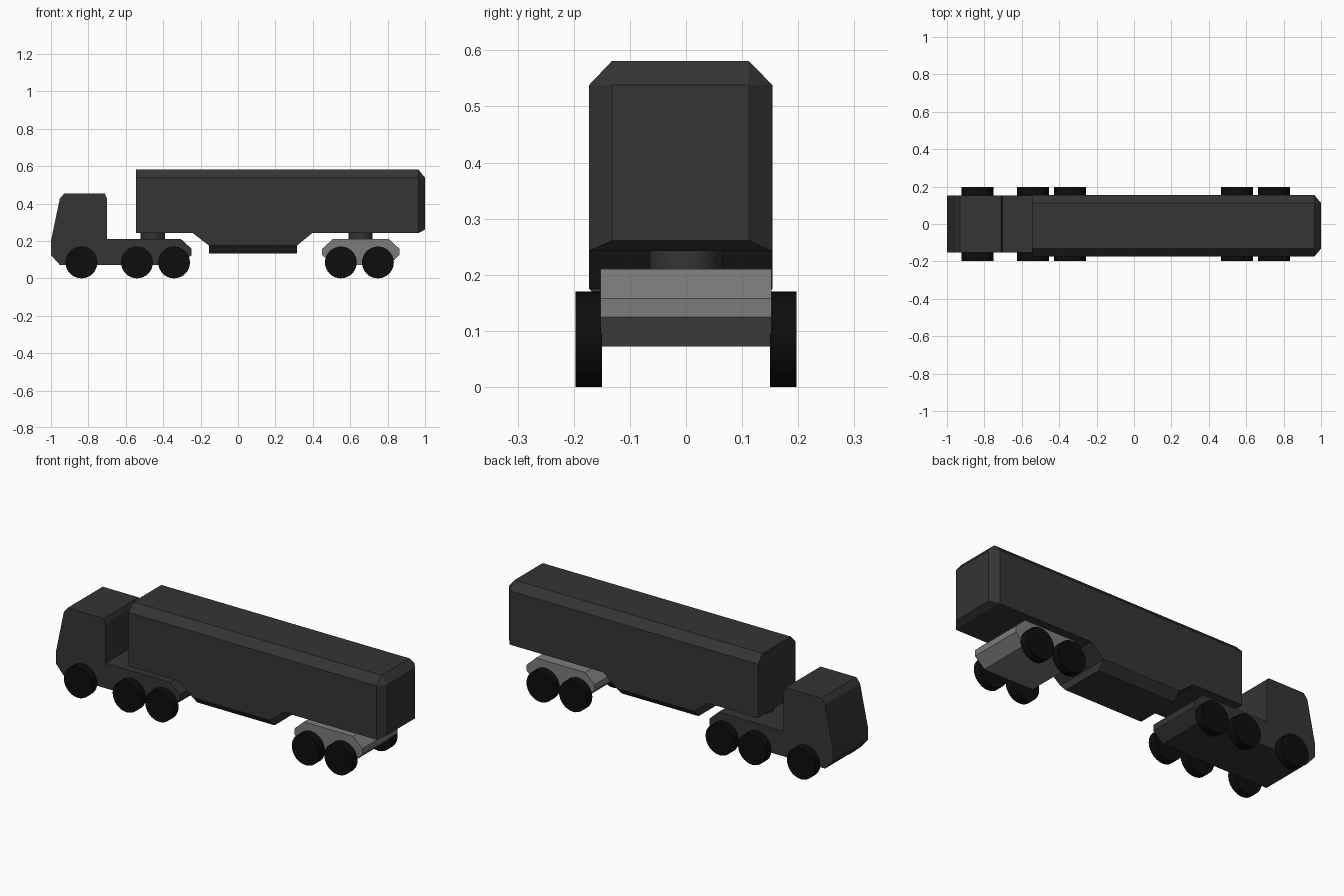
import bpy, bmesh, math

if "Cube" in bpy.data.objects:
    bpy.data.objects.remove(bpy.data.objects["Cube"])


def paint(name, v):
    m = bpy.data.materials.new(name)
    m.diffuse_color = (v, v, v, 1)
    m.use_nodes = True
    m.node_tree.nodes["Principled BSDF"].inputs["Base Color"].default_value = m.diffuse_color
    return m


DARK = paint("dark_body", 0.035)
GREY = paint("grey_bogie", 0.2)
BLACK = paint("black_rubber", 0.004)


def loft(name, rings, mat):
    """Skin a closed solid through rings with equal point counts."""
    bm = bmesh.new()
    loops = [[bm.verts.new(p) for p in ring] for ring in rings]
    n = len(loops[0])
    for a, b in zip(loops, loops[1:]):
        for i in range(n):
            j = (i + 1) % n
            bm.faces.new((a[i], a[j], b[j], b[i]))
    bm.faces.new(loops[0])
    bm.faces.new(loops[-1])
    bmesh.ops.remove_doubles(bm, verts=bm.verts[:], dist=1e-5)
    bmesh.ops.recalc_face_normals(bm, faces=bm.faces[:])
    me = bpy.data.meshes.new(name)
    bm.to_mesh(me)
    bm.free()
    ob = bpy.data.objects.new(name, me)
    bpy.context.collection.objects.link(ob)
    me.materials.append(mat)
    return ob


def extrude(name, profile, half, mat):
    return loft(name, [[(x, y, z) for x, z in profile] for y in (-half, half)], mat)


def cylinder(name, r, depth, loc, rot, mat, sides):
    bpy.ops.mesh.primitive_cylinder_add(vertices=sides, radius=r, depth=depth,
                                        location=loc, rotation=rot)
    ob = bpy.context.object
    ob.name = name
    ob.data.materials.append(mat)
    bpy.ops.object.shade_smooth_by_angle(angle=math.radians(30))


# Tractor: cab and chassis in one side profile
extrude("tractor", [(-1, 0.125), (-1, 0.2), (-0.953, 0.425), (-0.93, 0.453),
                    (-0.712, 0.453), (-0.7, 0.425), (-0.7, 0.21), (-0.305, 0.21),
                    (-0.248, 0.158), (-0.248, 0.125), (-0.305, 0.072), (-0.953, 0.072)],
        0.152, DARK)

# Rear bogie frame
extrude("rear_bogie", [(0.45, 0.125), (0.45, 0.158), (0.507, 0.21), (0.807, 0.21),
                       (0.863, 0.158), (0.863, 0.125), (0.807, 0.072), (0.507, 0.072)],
        0.152, GREY)

# Trailer box with chamfered roof edges and tapered tail
Y0, Y1, I0, I1 = -0.173, 0.154, -0.132, 0.112
section = [(Y0, 0.242), (Y0, 0.538), (I0, 0.581), (I1, 0.581), (Y1, 0.538), (Y1, 0.242)]
tail = [(I0, 0.261), (I0, 0.538), (I0, 0.538), (I1, 0.538), (I1, 0.538), (I1, 0.261)]
loft("trailer_box", [[(-0.545, y, z) for y, z in section],
                     [(0.965, y, z) for y, z in section],
                     [(1.0, y, z) for y, z in tail]], DARK)

# Trailer belly narrowing downward
loft("trailer_belly", [[(a, c, z), (b, c, z), (b, d, z), (a, d, z)] for a, b, c, d, z in (
    (-0.242, 0.397, Y0, Y1, 0.242),
    (-0.155, 0.315, Y0, Y1, 0.175),
    (-0.155, 0.315, I0, I1, 0.132))], DARK)

# Turntable pivots
for name, x in (("front_pivot", -0.456), ("rear_pivot", 0.655)):
    cylinder(name, 0.065, 0.04, (x, 0, 0.226), (0, 0, 0), DARK, 16)

# Wheels in mirrored pairs
for i, x in enumerate((-0.837, -0.54, -0.342, 0.55, 0.748)):
    for side, s in (("right", -1), ("left", 1)):
        cylinder(f"wheel_{i + 1}_{side}", 0.085, 0.047, (x, s * 0.1735, 0.085),
                 (math.pi / 2, 0, 0), BLACK, 32)
